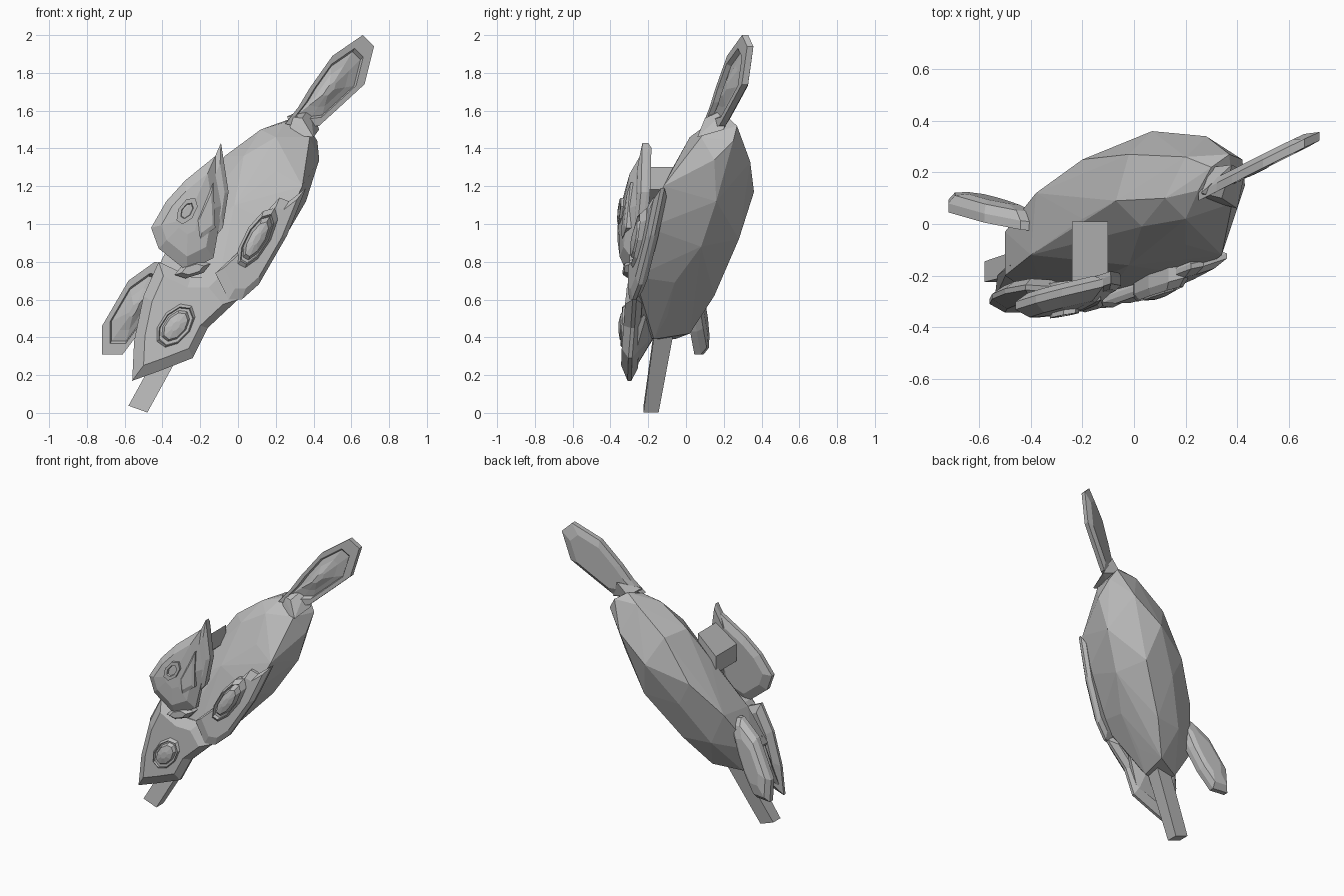
import bpy, bmesh, math

stone = bpy.data.materials.new("warm grey")
stone.diffuse_color = (0.5, 0.5, 0.5, 1)


def finish(name, bm):
    bmesh.ops.recalc_face_normals(bm, faces=bm.faces)
    me = bpy.data.meshes.new(name)
    bm.to_mesh(me)
    bm.free()
    me.materials.append(stone)
    ob = bpy.data.objects.new(name, me)
    bpy.context.collection.objects.link(ob)
    return ob


def hull(name, pts):
    """Faceted closed form wrapped around a few points."""
    bm = bmesh.new()
    for p in pts:
        bm.verts.new(p)
    bmesh.ops.convex_hull(bm, input=bm.verts)
    loose = [v for v in bm.verts if not v.link_faces]
    bmesh.ops.delete(bm, geom=loose, context='VERTS')
    return finish(name, bm)


def plate(name, outline, plane, rings):
    """Loft an (x, z) outline through rings of (scale, y offset) on a tilted plane."""
    y0, bx, bz = plane
    cx = sum(p[0] for p in outline) / len(outline)
    cz = sum(p[1] for p in outline) / len(outline)
    bm = bmesh.new()
    loops = []
    for s, dy in rings:
        loops.append([bm.verts.new((cx + (x - cx) * s,
                                    y0 + bx * (x - cx) * s + bz * (z - cz) * s + dy,
                                    cz + (z - cz) * s)) for x, z in outline])
    n = len(outline)
    for a, b in zip(loops, loops[1:]):
        for i in range(n):
            bm.faces.new((a[i], a[(i + 1) % n], b[(i + 1) % n], b[i]))
    bm.faces.new(loops[0])
    bm.faces.new(loops[-1])
    bmesh.ops.triangulate(bm, faces=[f for f in bm.faces if len(f.verts) > 4])
    return finish(name, bm)


def oval(cx, cz, a, b, turn, n=9):
    c, s = math.cos(turn), math.sin(turn)
    out = []
    for i in range(n):
        t = 2 * math.pi * i / n
        u, v = a * math.cos(t), b * math.sin(t)
        out.append((cx + u * c - v * s, cz + u * s + v * c))
    return out


# Domed shell body with a gently bulged front
hull("shell_body", [
    # front face, upper-left edge
    (-0.50, -0.20, 0.56), (-0.40, -0.12, 0.82), (-0.20, 0.02, 1.15), (-0.07, 0.09, 1.36),
    (0.12, 0.10, 1.50), (0.25, 0.13, 1.54),
    # front bulge
    (0.03, -0.01, 1.36), (0.20, 0.02, 1.46), (0.20, -0.08, 1.28), (-0.02, -0.16, 1.10),
    # front face, lower-right edge
    (-0.34, -0.31, 0.50), (-0.12, -0.30, 0.62), (0.06, -0.27, 0.72), (0.24, -0.20, 0.98),
    (0.34, -0.12, 1.20), (0.38, 0.08, 1.46),
    # side belt
    (-0.50, -0.03, 0.57), (-0.38, 0.12, 0.84), (-0.20, 0.25, 1.06), (-0.02, 0.27, 1.35),
    (0.20, 0.26, 1.52), (0.30, 0.22, 1.565), (0.37, 0.27, 1.52), (0.42, 0.25, 1.44), (0.43, 0.15, 1.34),
    (0.36, 0.16, 1.12), (0.22, 0.08, 0.88), (0.06, -0.06, 0.69), (-0.12, -0.10, 0.51),
    # back of the dome
    (0.07, 0.36, 1.17), (0.28, 0.34, 1.33), (0.13, 0.28, 0.92), (-0.12, 0.25, 0.90),
    (-0.08, 0.15, 0.62), (-0.28, 0.12, 0.62),
    # lower end
    (-0.22, 0.02, 0.42), (-0.40, -0.06, 0.39), (-0.24, -0.17, 0.39), (-0.40, -0.20, 0.39)])

# Wedge that carries the body down into the front flap
hull("flap_core", [(-0.54, -0.29, 0.20), (-0.46, -0.29, 0.23), (-0.53, -0.20, 0.40),
                   (-0.26, -0.27, 0.31), (-0.18, -0.27, 0.46), (-0.25, -0.16, 0.42),
                   (-0.45, -0.12, 0.48), (-0.48, -0.16, 0.62), (-0.12, -0.20, 0.55)])

# Lower front flap
plate("front_flap",
      [(-0.56, 0.17), (-0.42, 0.22), (-0.24, 0.29), (-0.16, 0.45), (0.0, 0.60), (-0.1, 0.72),
       (-0.25, 0.72), (-0.42, 0.80), (-0.50, 0.62), (-0.55, 0.38)],
      (-0.275, -0.02, 0.09), [(0.8, 0.04), (1, 0.01), (1, -0.01), (0.75, -0.05)])

# Right front rim
plate("side_rim",
      [(-0.05, 0.60), (0.02, 0.60), (0.11, 0.68), (0.26, 0.94), (0.36, 1.19), (0.27, 1.12),
       (0.22, 1.14), (0.12, 1.03), (0.0, 0.85), (-0.12, 0.74)],
      (-0.222, 0.25, 0.11), [(0.85, 0.04), (1, 0.015), (1, -0.005), (0.8, -0.025)])

# Raised oval bosses on the front
boss = [(1, 0.06), (1, 0), (0.8, -0.03), (0.72, 0.0), (0.55, -0.035), (0.2, -0.045)]
plate("lower_boss", oval(-0.33, 0.46, 0.15, 0.09, 0.9), (-0.312, 0.02, 0.04), boss)
plate("upper_boss", oval(0.10, 0.92, 0.19, 0.07, 1.05), (-0.242, 0.25, 0.06), boss)

# Flippers with a sunken front panel
thin = [(0.75, 0.03), (1, 0.008), (1, -0.025), (0.76, -0.025), (0.7, 0.0), (0.45, -0.01), (0.15, -0.03)]
thick = [(0.55, 0.06), (0.85, 0.045), (1, 0.01), (1, -0.025), (0.76, -0.025), (0.7, 0.0),
         (0.45, -0.01), (0.15, -0.03)]
plate("upper_flipper",
      [(0.25, 1.53), (0.32, 1.62), (0.38, 1.72), (0.50, 1.89), (0.66, 2.0), (0.72, 1.94),
       (0.67, 1.74), (0.54, 1.62), (0.43, 1.52), (0.35, 1.51)],
      (0.23, 0.48, 0.02), thin)
plate("left_flipper",
      [(-0.72, 0.46), (-0.72, 0.31), (-0.61, 0.31), (-0.52, 0.43), (-0.44, 0.58), (-0.36, 0.78),
       (-0.44, 0.80), (-0.58, 0.70)],
      (0.04, -0.13, -0.09), thick)

# Flipper root
hull("flipper_root", [(0.29, 0.09, 1.47), (0.40, 0.06, 1.46), (0.43, 0.20, 1.50), (0.38, 0.23, 1.62),
                      (0.26, 0.12, 1.57), (0.34, 0.10, 1.56), (0.30, 0.22, 1.54)])

# Straight leg at the lower end
hull("lower_leg", [(x + dx, y, z + dz)
                   for x, z, ya, yb in ((-0.53, 0.02, -0.225, -0.145), (-0.31, 0.42, -0.17, -0.07))
                   for dx, dz in ((-0.05, 0.018), (0.05, -0.018)) for y in (ya, yb)])

# Front petal, its blade and the stalk behind it
plate("petal",
      [(-0.12, 1.36), (-0.08, 1.10), (-0.13, 0.82), (-0.27, 0.75), (-0.42, 0.87), (-0.46, 0.98),
       (-0.38, 1.12), (-0.28, 1.23)],
      (-0.275, 0.17, 0.08), [(0.75, 0.035), (1, 0.01), (1, -0.02), (0.72, -0.06), (0.3, -0.07)])
plate("petal_blade", [(-0.09, 1.43), (-0.05, 1.17), (-0.08, 0.98), (-0.13, 0.92), (-0.16, 1.27)],
      (-0.22, 0.2, 0.06), [(0.9, 0.02), (1, 0), (1, -0.03), (0.6, -0.045)])
plate("petal_knob", oval(-0.27, 1.07, 0.08, 0.045, 1.0, 7), (-0.345, 0.15, 0.05),
      [(1, 0.03), (1, -0.01), (0.6, -0.01), (0.5, 0.01)])
plate("petal_fold", [(-0.22, 1.02), (-0.13, 1.22), (-0.12, 0.98), (-0.2, 0.92)],
      (-0.32, 0.2, 0.1), [(1, 0.04), (1, 0), (0.7, -0.01)])
hull("stalk", [(x, y, z + 0.9 * (x + 0.17)) for x in (-0.24, -0.10) for y in (-0.22, 0.01)
               for z in (1.12, 1.24)])
# Small hinge below the petal
plate("petal_hinge", oval(-0.24, 0.76, 0.1, 0.04, 0.3, 6), (-0.30, 0.1, 0.05),
      [(1, 0.08), (1, 0), (0.6, -0.03)])
